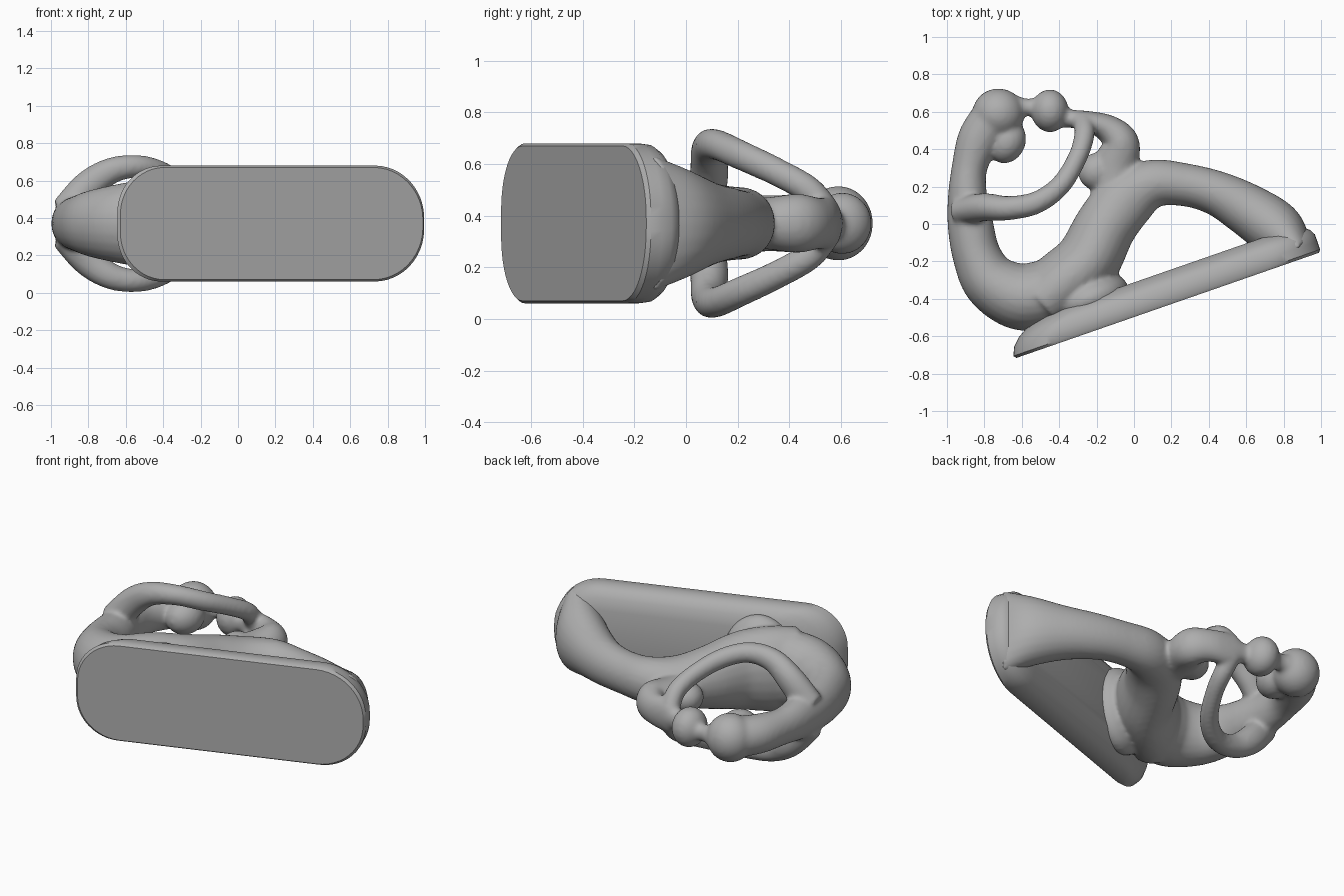
import bpy, bmesh, math
from mathutils import Vector, Matrix

if "Cube" in bpy.data.objects:
    bpy.data.objects.remove(bpy.data.objects["Cube"])

ZC = 0.37  # height of the symmetry plane
stone = bpy.data.materials.new("grey stone")
stone.diffuse_color = (0.42, 0.42, 0.42, 1)
stone.use_nodes = True
stone.node_tree.nodes["Principled BSDF"].inputs["Base Color"].default_value = stone.diffuse_color


def spline(pts, steps=6):
    """Catmull-Rom through tuples of any length."""
    p = [Vector(q) for q in pts]
    p = [p[0] * 2 - p[1]] + p + [p[-1] * 2 - p[-2]]
    out = []
    for i in range(1, len(p) - 2):
        a, b, c, d = p[i - 1:i + 3]
        for k in range(steps):
            t = k / steps
            out.append(0.5 * (b * 2 + (c - a) * t + (a * 2 - b * 5 + c * 4 - d) * t ** 2
                              + (b * 3 - a - c * 3 + d) * t ** 3))
    return out + [p[-2]]


def loft(bm, rings):
    loops = [[bm.verts.new(v) for v in r] for r in rings]
    n = len(loops[0])
    for a, b in zip(loops, loops[1:]):
        for i in range(n):
            j = (i + 1) % n
            bm.faces.new((a[i], a[j], b[j], b[i]))
    bm.faces.new(loops[0][::-1])
    bm.faces.new(loops[-1])


def limb(bm, path, width, depth, mirror=1, n=24):
    """Elliptical tube along (x, y, dz), half-sizes across the plane and in z."""
    pts = spline(path)
    size = spline([(w, d, 0) for w, d in zip(width, depth)])
    rings = []
    for i, p in enumerate(pts):
        t = (pts[min(i + 1, len(pts) - 1)] - pts[max(i - 1, 0)]).normalized()
        side = Vector((0, 0, 1)).cross(t).normalized()
        up = t.cross(side)
        ring = []
        for k in range(n):
            a = math.tau * k / n
            v = p + side * size[i].x * math.cos(a) + up * size[i].y * math.sin(a)
            ring.append((v.x, v.y, ZC + mirror * v.z))
        rings.append(ring if mirror > 0 else ring[::-1])
    loft(bm, rings)


def blob(bm, x, y, rx, ry, rz, turn=0):
    m = (Matrix.Translation((x, y, ZC)) @ Matrix.Rotation(math.radians(turn), 4, 'Z')
         @ Matrix.Diagonal((rx, ry, rz, 1)))
    bmesh.ops.create_uvsphere(bm, u_segments=32, v_segments=20, radius=1, matrix=m)


def finish(name, bm):
    bmesh.ops.recalc_face_normals(bm, faces=bm.faces)
    me = bpy.data.meshes.new(name)
    bm.to_mesh(me)
    bm.free()
    ob = bpy.data.objects.new(name, me)
    bpy.context.collection.objects.link(ob)
    me.materials.append(stone)
    return ob


bm = bmesh.new()
# curved back rising from the base to the large head
limb(bm, [(-.42, -.36, 0), (-.6, -.39, 0), (-.76, -.31, 0), (-.84, -.17, 0), (-.875, 0, 0),
          (-.89, .15, 0), (-.88, .3, 0), (-.83, .45, 0), (-.75, .57, 0)],
     [.18, .18, .155, .13, .122, .105, .095, .115, .12],
     [.25, .22, .185, .155, .14, .13, .11, .115, .12])
# trunk and folded leg arching back to the base
limb(bm, [(-.5, -.42, 0), (-.38, -.32, 0), (-.25, -.2, 0), (-.15, -.01, 0), (-.04, .13, 0),
          (.1, .215, 0), (.27, .21, 0), (.44, .165, 0), (.6, .08, 0), (.76, -.03, 0), (.87, -.14, 0)],
     [.17, .18, .175, .165, .16, .13, .115, .12, .14, .15, .1],
     [.25, .26, .24, .19, .15, .14, .13, .14, .165, .22, .27])
# foot of the trunk
blob(bm, -.24, -.4, .22, .13, .27, 19)
# large head with its chin
blob(bm, -.725, .59, .14, .135, .145)
blob(bm, -.68, .44, .1, .12, .105, -25)
# small figure: head, necks, shoulders and body
blob(bm, -.45, .605, .1, .115, .12)
limb(bm, [(-.66, .63, 0), (-.57, .625, 0), (-.5, .62, 0)], [.07, .045, .07], [.07, .05, .07])
limb(bm, [(-.43, .58, 0), (-.35, .565, 0), (-.25, .55, 0), (-.14, .51, 0), (-.07, .43, 0),
          (-.1, .3, 0), (-.1, .15, 0)],
     [.07, .05, .055, .075, .1, .12, .12], [.08, .06, .1, .1, .115, .1, .1])
blob(bm, -.2, .28, .1, .1, .09, 35)
# pair of arms looping around the small figure
for s in (1, -1):
    limb(bm, [(-.92, .07, .06), (-.8, .09, .2), (-.67, .085, .285), (-.52, .115, .305),
              (-.39, .21, .265), (-.3, .36, .195), (-.265, .48, .125), (-.275, .555, .03)],
         [.075, .075, .065, .06, .055, .052, .055, .055],
         [.09, .085, .07, .06, .058, .055, .055, .055], s)
figure = finish("embracing_figures", bm)
rm = figure.modifiers.new("fuse", 'REMESH')
rm.mode = 'VOXEL'
rm.voxel_size = 0.013
rm.use_smooth_shade = True
sm = figure.modifiers.new("soften", 'SMOOTH')
sm.factor, sm.iterations = 0.5, 9

# slanted base with rounded ends and a sloping rim
A = Vector((-.64, -.72, ZC))
U = Vector((1.64, .57, 0))
L = U.length
U.normalize()
N = Vector((-U.y, U.x, 0))
bm = bmesh.new()
rings = []
#             rise, left inset, right inset, side inset
for h, l, r, s in [(0, .012, .012, .01), (.015, 0, 0, 0), (.06, .02, 0, 0), (.1, .06, 0, .005),
                   (.13, .11, .015, .025), (.155, .17, .05, .06), (.175, .26, .12, .13)]:
    x0, x1, hz = l, L - r, .31 - s
    ring = []
    for cx, sx, rad in ((x1, 1, .28), (x0, -1, .25)):
        rad = min(rad, hz - .01)
        for sz in ((-1, 1) if sx > 0 else (1, -1)):
            for k in range(13):
                a = math.pi / 2 * k / 12
                if sx * sz < 0:
                    a = math.pi / 2 - a
                ring.append(A + U * (cx - sx * rad + sx * rad * math.cos(a)) + N * h
                            + Vector((0, 0, sz * (hz - rad + rad * math.sin(a)))))
    rings.append(ring)
loft(bm, rings)
base = finish("slanted_base", bm)
bpy.context.view_layer.objects.active = base
base.select_set(True)
bpy.ops.object.shade_smooth_by_angle(angle=math.radians(40))
